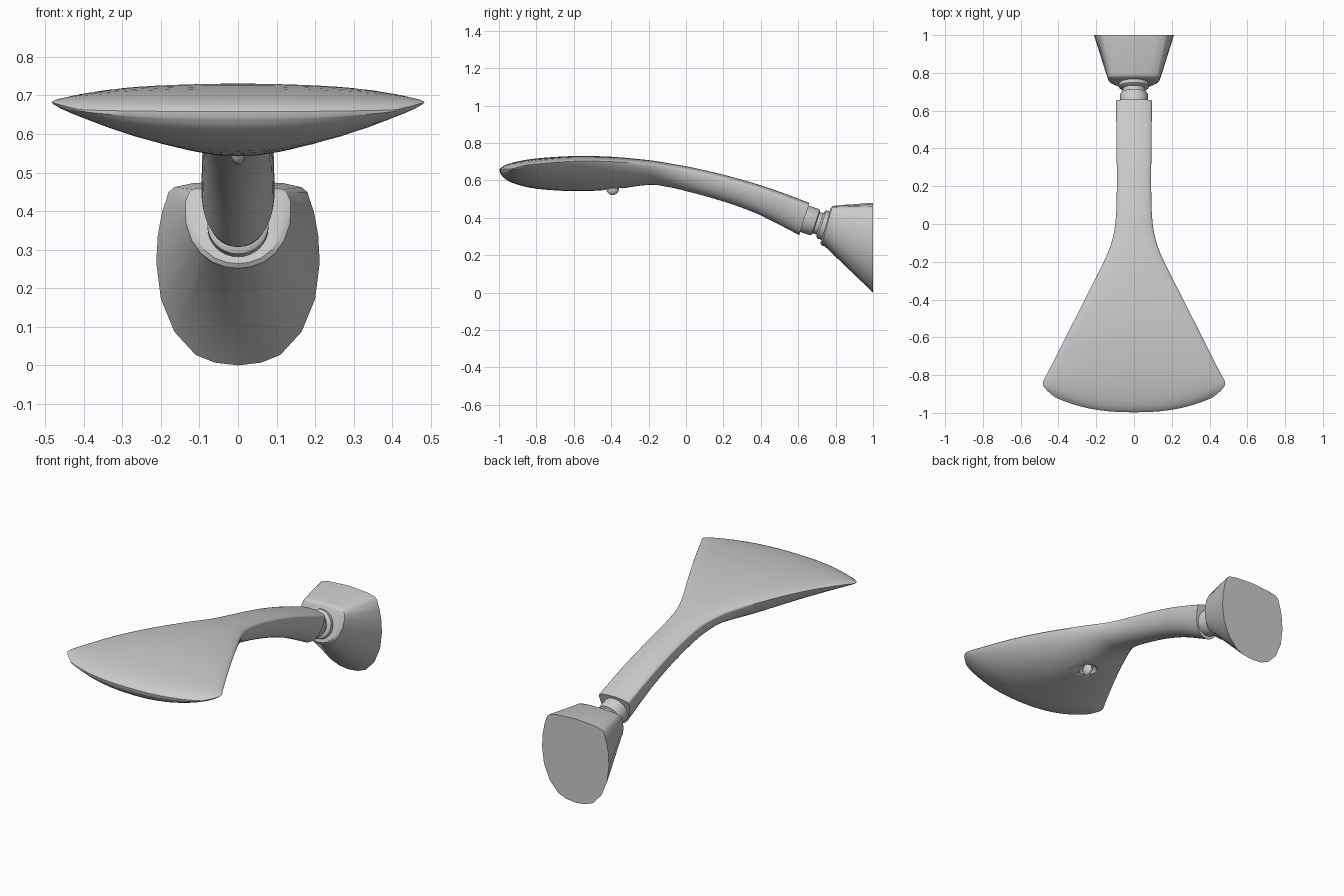
import bpy, bmesh, math
from mathutils import Vector, Matrix

if "Cube" in bpy.data.objects:
    bpy.data.objects.remove(bpy.data.objects["Cube"])


def finish(name, bm, angle=35):
    bmesh.ops.recalc_face_normals(bm, faces=bm.faces)
    me = bpy.data.meshes.new(name)
    bm.to_mesh(me)
    bm.free()
    ob = bpy.data.objects.new(name, me)
    bpy.context.collection.objects.link(ob)
    bpy.ops.object.select_all(action='DESELECT')
    ob.select_set(True)
    bpy.context.view_layer.objects.active = ob
    bpy.ops.object.shade_smooth_by_angle(angle=math.radians(angle))
    return ob


def loft(rings, strip_caps=False):
    bm = bmesh.new()
    rows = [[bm.verts.new(p) for p in r] for r in rings]
    n = len(rows[0])
    for a, b in zip(rows, rows[1:]):
        for i in range(n):
            j = (i + 1) % n
            bm.faces.new((a[i], a[j], b[j], b[i]))
    for r in (rows[0], rows[-1]):
        if strip_caps:  # join upper half to lower half, for curved ends
            for i in range(n // 2):
                q = [r[i], r[i + 1], r[-i - 1], r[-i]]
                bm.faces.new(list(dict.fromkeys(q)))
        else:
            bm.faces.new(r)
    return bm


def catmull(rows, steps):
    out = []
    for k in range(len(rows) - 1):
        p = [rows[max(k - 1, 0)], rows[k], rows[k + 1], rows[min(k + 2, len(rows) - 1)]]
        for s in range(steps):
            t = s / steps
            out.append([b + .5 * t * (c - a + t * (2 * a - 5 * b + 4 * c - d + t * (3 * (b - c) + d - a)))
                        for a, b, c, d in zip(*p)])
    return out + [rows[-1]]


# Head and arm: one loft; y_top, z_top, y_bottom, z_bottom, z_edge, half width, bow, belly power
stations = [
    (-.997, .661, -.995, .645, .668, .42, .08, 1.0),
    (-.985, .673, -.980, .622, .676, .452, .095, 1.2),
    (-.96, .687, -.950, .600, .682, .473, .093, 1.4),
    (-.91, .702, -.900, .580, .686, .483, .07, 1.6),
    (-.80, .720, -.800, .558, .692, .453, .02, 1.6),
    (-.60, .733, -.600, .545, .705, .362, 0, 1.6),
    (-.40, .729, -.400, .553, .703, .261, 0, 1.5),
    (-.20, .711, -.200, .579, .687, .160, 0, 1.2),
    (-.08, .692, -.100, .568, .668, .115, 0, 1.0),
    (.05, .668, .010, .543, .645, .095, 0, .9),
    (.25, .620, .200, .490, .598, .091, 0, .9),
    (.45, .560, .390, .420, .538, .093, 0, .9),
    (.66, .482, .605, .310, .460, .095, 0, .9),
]
N = 40
rings = []
for yt, zt, yb, zb, ze, w, bow, pw in catmull(stations, 3):
    ring = []
    for i in range(N):
        a = 2 * math.pi * i / N
        c, s = math.cos(a), math.sin(a)
        if i in (0, N // 2):
            s = 0
        z = ze + (zt - ze) * s ** .9 if s >= 0 else ze + (zb - ze) * (-s) ** pw
        f = min(1, max(0, (zt - z) / (zt - zb)))
        ring.append((w * c, yt + (yb - yt) * f + bow * abs(c) ** 2.4, z))
    rings.append(ring)
body = finish("head_and_arm", loft(rings, True))

# Round recess in the underside of the head
bm = bmesh.new()
bmesh.ops.create_uvsphere(bm, u_segments=24, v_segments=12, radius=.05,
                          matrix=Matrix.Translation((0, -.39, .553)) @ Matrix.Diagonal((1, 1, .7, 1)))
cutter = finish("recess_cutter", bm)
cutter.hide_render = True
cutter.hide_set(True)
mod = body.modifiers.new("recess", 'BOOLEAN')
mod.operation = 'DIFFERENCE'
mod.solver = 'EXACT'
mod.object = cutter

# Small knob seated in the recess
bm = bmesh.new()
bmesh.ops.create_uvsphere(bm, u_segments=16, v_segments=10, radius=.034,
                          matrix=Matrix.Translation((0, -.392, .558)) @ Matrix.Diagonal((.6, 1, 1, 1)))
finish("underside_knob", bm)

# Swivel neck: turned profile (distance along axis, radius)
axis = Vector((0, .95, -.31)).normalized()
up = axis.cross(Vector((1, 0, 0))).normalized()
start = Vector((0, .60, .408))
profile = [(0, .074), (.09, .074), (.098, .070), (.102, .060), (.122, .060),
           (.126, .072), (.132, .079), (.15, .079), (.20, .079)]
rings = []
for d, r in profile:
    rings.append([start + axis * d + Vector((1, 0, 0)) * r * math.cos(k * math.pi / 16)
                  + up * r * math.sin(k * math.pi / 16) for k in range(32)])
finish("swivel_neck", loft(rings))

# Wall mount: right half outlines (x, z), mirrored and lofted from wall to tilted front
back = [(0, .003), (.06, .01), (.11, .03), (.165, .09), (.2, .175), (.212, .27), (.208, .34),
        (.197, .40), (.18, .452), (.165, .465), (.12, .475), (0, .483)]
front = [(0, .25), (.035, .254), (.07, .267), (.1, .29), (.125, .325), (.14, .37), (.142, .40),
         (.142, .43), (.132, .453), (.12, .46), (.08, .465), (0, .468)]


def outline(half, yfun):
    full = half + [(-x, z) for x, z in half[-2:0:-1]]
    return [(x, yfun(z), z) for x, z in full]


def shrink(k):
    return [(x * k, .37 + (z - .37) * k) for x, z in front]


finish("wall_mount", loft([
    outline(back, lambda z: 1.0),
    outline(front, lambda z: .742 + (z - .25) * .25),
    outline(shrink(.96), lambda z: .724 + (z - .25) * .27),
    outline(shrink(.86), lambda z: .714 + (z - .25) * .29),
]))

# Rest the lowest point of the mount on the ground
for ob in bpy.data.objects:
    ob.location.z -= .003
